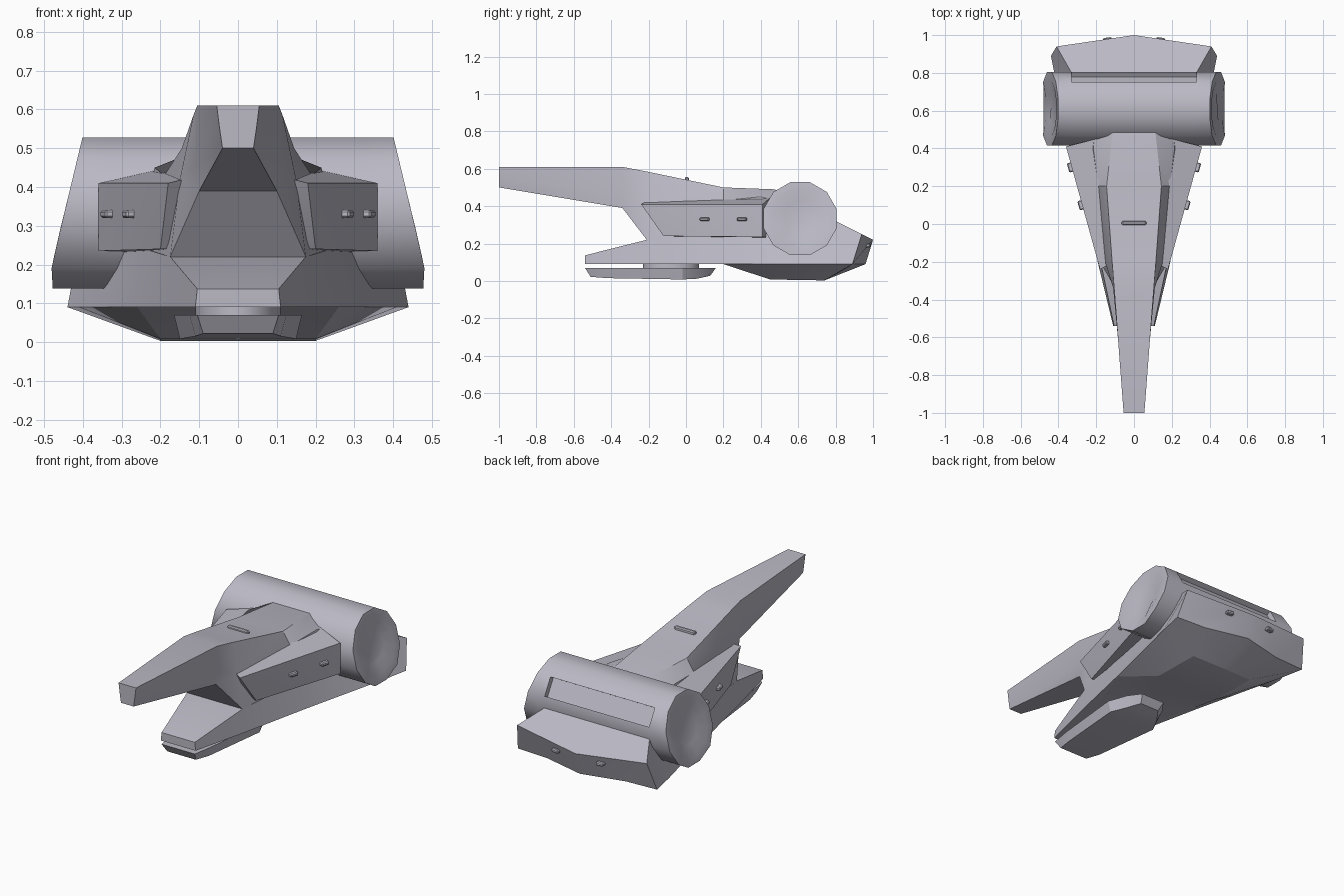
import bpy, bmesh, math
from mathutils import Vector, Matrix

cube = bpy.data.objects.get("Cube")
if cube:
    bpy.data.objects.remove(cube, do_unlink=True)

hull_grey = bpy.data.materials.new("lavender_grey")
hull_grey.use_nodes = True
colour = (0.5, 0.49, 0.56, 1)
hull_grey.diffuse_color = colour
hull_grey.node_tree.nodes["Principled BSDF"].inputs["Base Color"].default_value = colour


def finish(name, bm, angle=25):
    bmesh.ops.recalc_face_normals(bm, faces=bm.faces[:])
    mesh = bpy.data.meshes.new(name)
    bm.to_mesh(mesh)
    bm.free()
    mesh.materials.append(hull_grey)
    obj = bpy.data.objects.new(name, mesh)
    bpy.context.collection.objects.link(obj)
    bpy.ops.object.select_all(action='DESELECT')
    obj.select_set(True)
    bpy.context.view_layer.objects.active = obj
    bpy.ops.object.shade_smooth_by_angle(angle=math.radians(angle))
    return obj


def loft(name, rings, bow=0, drop=0, angle=25):
    """Skin mirrored half sections listed bottom to top; bow pushes out the rear centre."""
    bm = bmesh.new()
    halves = []
    for ring in rings:
        end = ring is rings[-1]
        low, high = Vector(ring[0]), Vector(ring[-1])
        low.x = high.x = 0
        if end:
            low.y += bow
            high += Vector((0, bow, -drop))
        a, z = bm.verts.new(low), bm.verts.new(high)
        halves.append([[a] + [bm.verts.new((s * x, y, h)) for x, y, h in ring] + [z]
                       for s in (1, -1)])
    for first, second in zip(halves, halves[1:]):
        for p, q in zip(first, second):
            for i in range(len(p) - 1):
                bm.faces.new((p[i], p[i + 1], q[i + 1], q[i]))
    for half in halves[0] + halves[-1]:
        bm.faces.new(half)
    return finish(name, bm, angle)


def block(name, corners, side):
    """Solid from its corner points, placed on one side."""
    bm = bmesh.new()
    for x, y, z in corners:
        bm.verts.new((x * side, y, z))
    bmesh.ops.convex_hull(bm, input=bm.verts[:])
    bmesh.ops.dissolve_limit(bm, angle_limit=0.02, verts=bm.verts[:], edges=bm.edges[:])
    return finish(name, bm)


def lamp(name, place, size, turn=0):
    """Small raised light with a narrowed outer edge."""
    bm = bmesh.new()
    bmesh.ops.create_cube(bm, size=1, matrix=Matrix.Diagonal((*size, 1)))
    bmesh.ops.bevel(bm, geom=bm.edges[:], offset=min(size) * 0.25, segments=1, affect='EDGES')
    bm.transform(Matrix.Translation(place) @ Matrix.Rotation(turn, 4, 'Z'))
    return finish(name, bm)


# Lower hull: flat nose, deep belly, bowed stern
loft("lower_hull", [
    [(.08, -.54, .09), (.11, -.54, .09), (.105, -.54, .137)],
    [(.14, -.21, .09), (.19, -.21, .09), (.175, -.21, .22)],
    [(.26, .2, .09), (.28, .2, .09), (.24, .2, .24)],
    [(.2, .45, .008), (.34, .45, .09), (.28, .45, .28)],
    [(.2, .74, .003), (.41, .74, .09), (.33, .8, .32)],
    [(.25, .9, .09), (.44, .89, .09), (.41, .94, .25)],
], bow=.06, drop=.03)

# Upper body with long forward boom
loft("boom_body", [
    [(.04, -1, .5), (.048, -1, .555), (.055, -1, .61)],
    [(.1, -.34, .39), (.11, -.34, .46), (.105, -.34, .61)],
    [(.175, -.21, .22), (.15, -.21, .42), (.115, -.21, .585)],
    [(.24, .2, .22), (.19, .2, .43), (.145, .2, .5)],
    [(.28, .45, .22), (.215, .4, .45), (.115, .47, .49)],
    [(.28, .6, .22), (.2, .6, .4), (.1, .6, .45)],
])

# Side pods and their lights
for side, word in ((1, "left"), (-1, "right")):
    block(word + "_side_pod", [
        (.18, -.24, .41), (.2, -.12, .24), (.36, .41, .235), (.36, .41, .41),
        (.1, -.2, .43), (.1, -.1, .24), (.2, .45, .445), (.2, .45, .23)], side)
    for spot, y in (("front", .1), ("rear", .3)):
        x = .18 + (y + .24) * .277
        lamp(f"{word}_{spot}_pod_light", (side * (x + .006), y, .33),
             (.028, .05, .02), -side * math.atan(.277))
    lamp(word + "_stern_light", (side * .14, .972, .19), (.045, .03, .02), -side * .14)
lamp("top_light", (0, .005, .543), (.13, .022, .025))

# Transverse engine drum: twelve sides, raked ends, slot at the back
centre_y, centre_z, radius, sides = .61, .333, .202, 12
bm = bmesh.new()
stations = []
for x in (-1, -.33, .33, 1):
    loop = []
    for k in range(sides):
        a = math.radians(15 + 30 * k)
        y, z = centre_y + radius * math.cos(a), centre_z + radius * math.sin(a)
        end = .48 - max(z - .2, -.03) * .24 - max(.2 - z, 0) * .15
        loop.append(bm.verts.new((x * end if abs(x) == 1 else x, y, z)))
    stations.append(loop)
slot = None
for j, (p, q) in enumerate(zip(stations, stations[1:])):
    for k in range(sides):
        n = (k + 1) % sides
        face = bm.faces.new((p[k], p[n], q[n], q[k]))
        if j == 1 and k == 0:
            slot = face
caps = [bm.faces.new(stations[0]), bm.faces.new(stations[-1])]
bmesh.ops.recalc_face_normals(bm, faces=bm.faces[:])
# Slot floor
pushed = bmesh.ops.extrude_discrete_faces(bm, faces=[slot])["faces"][0]
bmesh.ops.translate(bm, verts=pushed.verts[:], vec=(0, -.026, -.015))
# Dished ends
for cap in caps:
    inward = -math.copysign(1, cap.calc_center_median().x)
    bmesh.ops.inset_region(bm, faces=[cap], thickness=.05)
    bmesh.ops.inset_region(bm, faces=[cap], thickness=.06)
    bmesh.ops.translate(bm, verts=cap.verts[:], vec=(inward * .018, 0, 0))
finish("engine_drum", bm, 35)

# Slung lower pod and its mount
loft("belly_pod", [
    [(.09, -.51, .022), (.105, -.54, .07)],
    [(.11, -.42, .015), (.125, -.42, .07)],
    [(.15, -.02, .008), (.165, -.02, .07)],
    [(.11, .06, .012), (.125, .09, .07)],
    [(.06, .13, .028), (.075, .16, .07)],
])
bm = bmesh.new()
bmesh.ops.create_cone(bm, cap_ends=True, segments=24, radius1=.5, radius2=.5, depth=1,
                      matrix=Matrix.Translation((0, -.08, .08)) @ Matrix.Diagonal((.22, .3, .05, 1)))
finish("belly_mount", bm, 35)
